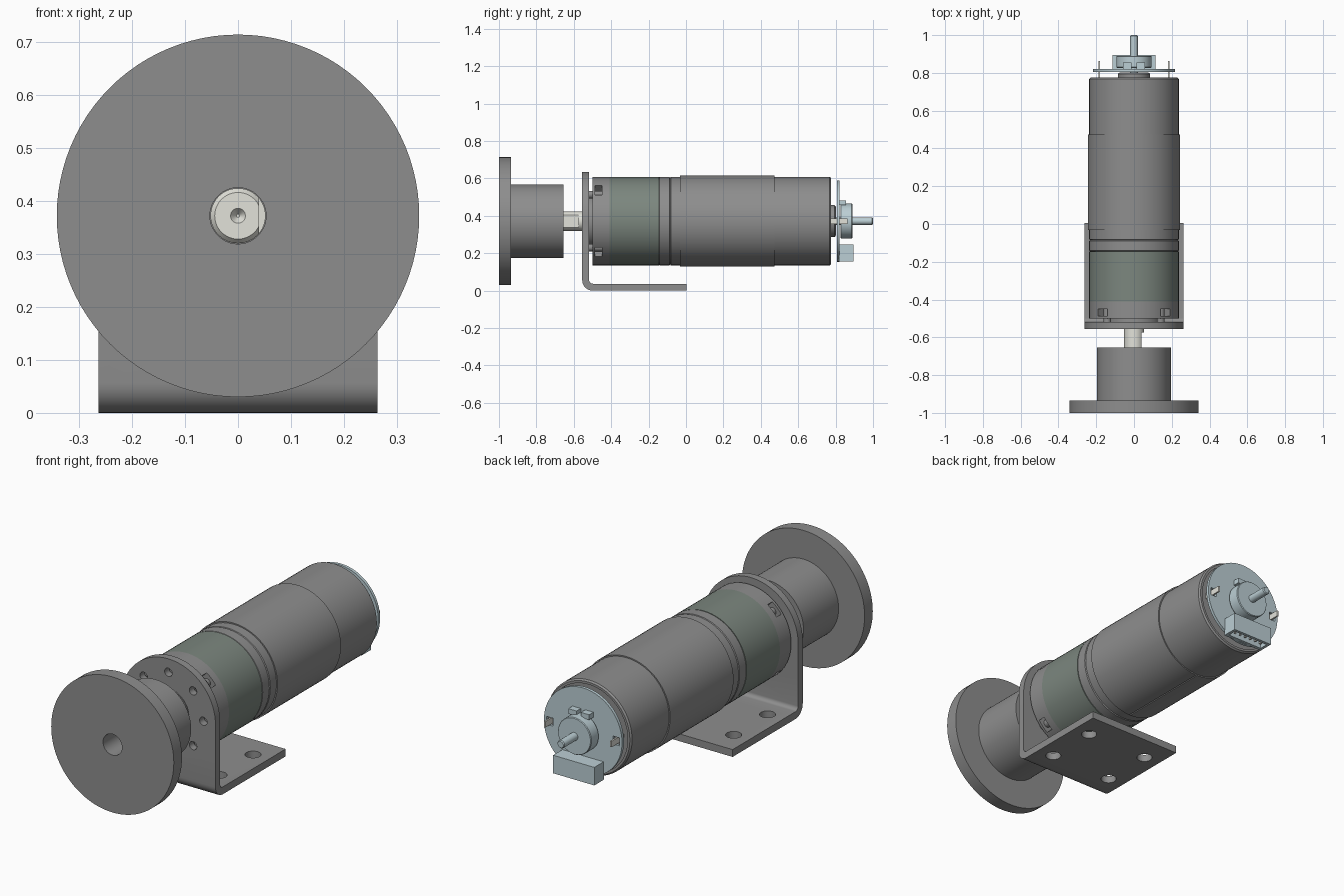
import bpy, bmesh, math
from math import sin, cos, pi, radians

if "Cube" in bpy.data.objects:
    bpy.data.objects.remove(bpy.data.objects["Cube"])

AXIS_Z = 0.372


def material(name, rgb):
    m = bpy.data.materials.new(name)
    m.diffuse_color = (*rgb, 1)
    m.use_nodes = True
    m.node_tree.nodes["Principled BSDF"].inputs["Base Color"].default_value = m.diffuse_color
    return m


GREEN = material("grey_green", (0.20, 0.24, 0.21))
BLUE = material("pale_blue", (0.50, 0.62, 0.66))
STEEL = material("pale_steel", (0.76, 0.76, 0.70))
GREY = material("mid_grey", (0.27, 0.27, 0.27))


def finish(name, bm, mat):
    bmesh.ops.recalc_face_normals(bm, faces=bm.faces)
    me = bpy.data.meshes.new(name)
    bm.to_mesh(me)
    bm.free()
    ob = bpy.data.objects.new(name, me)
    bpy.context.collection.objects.link(ob)
    me.materials.append(mat)
    return ob


def lathe(name, profile, mat=GREY, closed=False, n=72, x=0, z=AXIS_Z):
    """Revolve (radius, y) points around an axis along y."""
    bm = bmesh.new()
    rings = [[bm.verts.new((x + r * cos(2 * pi * i / n), y, z + r * sin(2 * pi * i / n)))
              for i in range(n)] for r, y in profile]
    pairs = list(zip(rings, rings[1:]))
    if closed:
        pairs.append((rings[-1], rings[0]))
    else:
        bm.faces.new(rings[0])
        bm.faces.new(rings[-1])
    for a, b in pairs:
        for i in range(n):
            j = (i + 1) % n
            bm.faces.new((a[i], a[j], b[j], b[i]))
    return finish(name, bm, mat)


def prism(name, points, offset, mat=GREY):
    """Extrude a flat outline by an offset vector."""
    bm = bmesh.new()
    face = bm.faces.new([bm.verts.new(p) for p in points])
    ext = bmesh.ops.extrude_face_region(bm, geom=[face])
    bmesh.ops.translate(bm, vec=offset,
                        verts=[v for v in ext["geom"] if isinstance(v, bmesh.types.BMVert)])
    return finish(name, bm, mat)


def box(name, x0, x1, y0, y1, z0, z1, mat=GREY):
    return prism(name, [(x0, y0, z0), (x1, y0, z0), (x1, y1, z0), (x0, y1, z0)],
                 (0, 0, z1 - z0), mat)


def rod(name, r, y0, y1, mat=GREY, n=32, x=0, z=AXIS_Z):
    return lathe(name, [(r, y0), (r, y1)], mat, n=n, x=x, z=z)


def cut(ob, cutters, op="DIFFERENCE"):
    for c in cutters:
        mod = ob.modifiers.new("cut", "BOOLEAN")
        mod.operation, mod.object, mod.solver = op, c, "EXACT"
    ev = ob.evaluated_get(bpy.context.evaluated_depsgraph_get())
    me = bpy.data.meshes.new_from_object(ev)
    ob.modifiers.clear()
    ob.data = me
    for c in cutters:
        bpy.data.objects.remove(c)


def arc(cx, cy, r, a0, a1, n):
    return [(cx + r * cos(radians(a0 + (a1 - a0) * i / n)),
             cy + r * sin(radians(a0 + (a1 - a0) * i / n))) for i in range(n + 1)]


# Flanged wheel hub with bore
lathe("wheel_hub", [(0.053, -1), (0.342, -1), (0.342, -0.935), (0.197, -0.935),
                    (0.197, -0.655), (0.053, -0.655)], closed=True, n=96)

# Output shaft with a flat on one side and a centre dimple
shaft = lathe("output_shaft", [(0.003, -0.80), (0.014, -0.815), (0.044, -0.815), (0.052, -0.805),
                               (0.052, -0.50)], STEEL, n=48)
cut(shaft, [box("flat_cutter", 0.04, 0.1, -0.9, -0.575, 0.2, 0.5)])

# Angle bracket: bent strip, trimmed to a round top, then drilled
W = 0.263
strip = ([(0.004, 0.0), (0.004, 0.037)] + arc(-0.498, 0.057, 0.02, 270, 180, 6)
         + [(-0.518, 0.66), (-0.555, 0.66)] + arc(-0.498, 0.057, 0.057, 180, 270, 8))
bracket = prism("angle_bracket", [(-W, y, z) for y, z in strip], (2 * W, 0, 0))
outline = [(-0.4, -0.1), (0.4, -0.1), (0.4, 0.2), (W, 0.2)] \
    + arc(0, AXIS_Z, W, 0, 180, 48) + [(-W, 0.2), (-0.4, 0.2)]
cut(bracket, [prism("round_cutter", [(x, -0.7, z) for x, z in outline], (0, 1, 0))], "INTERSECT")
holes = [rod("hole", 0.115, -0.7, -0.45, n=48)]
for i in range(8):
    a = i * pi / 4
    holes.append(rod("hole", 0.021, -0.7, -0.45, n=20,
                     x=0.195 * cos(a), z=AXIS_Z + 0.195 * sin(a)))
for x in (-0.175, 0.175):
    for y in (-0.40, -0.13):
        holes.append(prism("hole", [(p, q, -0.1) for p, q in arc(x, y, 0.037, 0, 345, 23)],
                           (0, 0, 0.2)))
cut(bracket, holes)

# Gearbox front boss and cap with four diagonal screw notches
lathe("gearbox_boss", [(0.11, -0.553), (0.11, -0.522), (0.143, -0.518), (0.143, -0.49)])
cap = rod("gearbox_cap", 0.237, -0.50, -0.41, n=72)
notches = []
for i in range(4):
    a = pi / 4 + i * pi / 2
    u, t = (cos(a), sin(a)), (-sin(a), cos(a))
    pts = [(r * u[0] + s * t[0], -0.487, AXIS_Z + r * u[1] + s * t[1])
           for r, s in ((0.175, -0.035), (0.3, -0.035), (0.3, 0.035), (0.175, 0.035))]
    notches.append(prism("notch", pts, (0, 0.037, 0)))
cut(cap, notches)
for i in range(4):
    a = pi / 4 + i * pi / 2
    rod("cap_screw", 0.02, -0.52, -0.44, n=20, x=0.2 * cos(a), z=AXIS_Z + 0.2 * sin(a))

# Gearbox body: green ring then grey adapter with two fine grooves
rod("gearbox_ring", 0.237, -0.41, -0.145, GREEN, n=72)
groove = []
for y in (-0.145, -0.085):
    groove += [(0.232, y), (0.237, y + 0.004), (0.237, y + 0.056)]
lathe("gearbox_adapter", groove + [(0.232, -0.028)])

# Motor can with rolled rear rim, and wrap-around sleeve with a bottom seam
lathe("motor_can", [(0.23, -0.03), (0.237, -0.02), (0.237, 0.768), (0.23, 0.776), (0.218, 0.776),
                    (0.218, 0.766), (0.085, 0.766), (0.085, 0.795), (0.075, 0.803),
                    (0.03, 0.803)])
sleeve = lathe("motor_sleeve", [(0.225, -0.032), (0.243, -0.032), (0.243, 0.473),
                                (0.225, 0.473)], closed=True)
cut(sleeve, [box("seam", -0.003, 0.003, -0.1, 0.6, 0.1, 0.141)])

# Encoder board with two terminal slots and pins
board = rod("encoder_board", 0.218, 0.806, 0.821, BLUE, n=72)
cut(board, [box("slot", s * 0.185 - 0.018, s * 0.185 + 0.018, 0.7, 0.9, 0.352, 0.392)
            for s in (-1, 1)])
for s in (-1, 1):
    box("terminal_pin", s * 0.185 - 0.004, s * 0.185 + 0.004, 0.76, 0.863, 0.357, 0.387, STEEL)

# Encoder disc, rear shaft, sensor chips and connector
lathe("encoder_disc", [(0.09, 0.826), (0.093, 0.83), (0.093, 0.886), (0.09, 0.89)], BLUE, n=48)
lathe("rear_shaft", [(0.02, 0.80), (0.02, 0.995), (0.016, 1.0)], BLUE, n=24)
for s in (-1, 1):
    box("sensor_chip", s * 0.035 - 0.023, s * 0.035 + 0.023, 0.82, 0.855, 0.457, 0.483, BLUE)
plug = box("connector", -0.115, 0.115, 0.818, 0.895, 0.157, 0.248, BLUE)
cut(plug, [box("pocket", -0.1, 0.1, 0.835, 0.88, 0.1, 0.21)])
for i in range(6):
    x = -0.08 + i * 0.032
    box("connector_pin", x - 0.005, x + 0.005, 0.853, 0.863, 0.165, 0.215, STEEL)

# Smooth round surfaces while keeping edges crisp
for ob in bpy.data.objects:
    ob.select_set(True)
    bpy.context.view_layer.objects.active = ob
bpy.ops.object.shade_smooth_by_angle(angle=radians(30))
